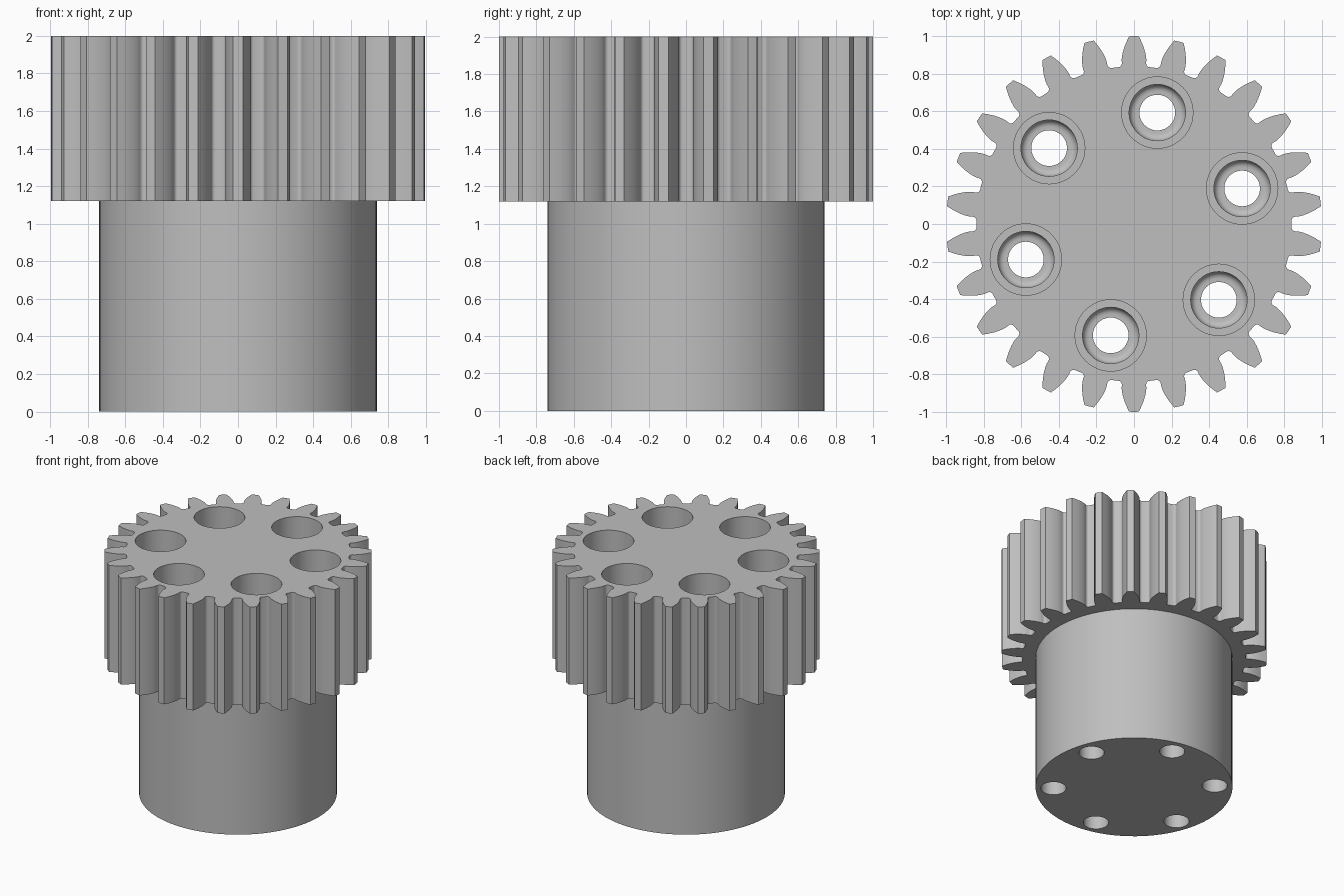
import bpy, bmesh
from math import pi, sin, cos, tan, acos, sqrt, radians

if "Cube" in bpy.data.objects:
    bpy.data.objects.remove(bpy.data.objects["Cube"], do_unlink=True)

TEETH, TOP, SHOULDER = 26, 2.0, 1.12
MODULE = 2 / (TEETH + 2)
PITCH_R = MODULE * TEETH / 2
BASE_R = PITCH_R * cos(radians(20))
ROOT_R = PITCH_R - 1.25 * MODULE
HUB_R, BOLT_CIRCLE, BOLTS = 0.74, 0.606, 6

steel = bpy.data.materials.new("plain grey steel")
steel.use_nodes = True
grey = (0.52, 0.52, 0.52, 1)
steel.diffuse_color = grey
steel.node_tree.nodes["Principled BSDF"].inputs["Base Color"].default_value = grey


def make_object(name, bm):
    bmesh.ops.recalc_face_normals(bm, faces=bm.faces)
    mesh = bpy.data.meshes.new(name)
    bm.to_mesh(mesh)
    bm.free()
    mesh.materials.append(steel)
    obj = bpy.data.objects.new(name, mesh)
    bpy.context.collection.objects.link(obj)
    return obj


def prism(name, outline, z0, z1):
    bm = bmesh.new()
    face = bm.faces.new([bm.verts.new((x, y, z0)) for x, y in outline])
    ext = bmesh.ops.extrude_face_region(bm, geom=[face], use_keep_orig=True)
    verts = [g for g in ext["geom"] if isinstance(g, bmesh.types.BMVert)]
    bmesh.ops.translate(bm, verts=verts, vec=(0, 0, z1 - z0))
    return make_object(name, bm)


def half_tooth():
    """(radius, angle from tooth centre) from the gap floor up to the tip."""
    def inv(a):
        return tan(a) - a
    base_half = pi / (2 * TEETH) + inv(radians(20))
    fillet = 0.02
    pts = [(ROOT_R, pi / TEETH)]
    for i in range(5):                      # root fillet
        t = i / 4 * pi / 2
        pts.append((ROOT_R + fillet * (1 - cos(t)),
                    base_half + fillet / ROOT_R * (1 - sin(t))))
    for i in range(7):                      # involute flank
        r = BASE_R + (1 - BASE_R) * (i / 6) ** 1.5
        pts.append((r, base_half - inv(acos(min(1, BASE_R / r)))))
    return pts


def gear_outline():
    half = half_tooth()
    tooth = [(r, -a) for r, a in half] + [(1.0, 0)] + [(r, a) for r, a in half[:0:-1]]
    out = []
    for k in range(TEETH):
        centre = pi / 2 + k * 2 * pi / TEETH
        out += [(r * cos(centre + a), r * sin(centre + a)) for r, a in tooth]
    return out


def bolt_hole_cutter():
    """Stepped bores: wide socket, rounded seat, narrow through hole."""
    seat, lip = 1.5, 1.46
    profile = [(0, -0.1), (0.095, -0.1), (0.095, lip - 0.04), (0.115, lip - 0.04)]
    for i in range(1, 6):
        t = i / 5 * pi / 2
        profile.append((0.115 + 0.035 * sin(t), lip - 0.04 * cos(t)))
    profile += [(0.15, seat), (0.19, seat), (0.19, TOP + 0.1), (0, TOP + 0.1)]
    bm = bmesh.new()
    for k in range(BOLTS):
        a = radians(18.2) + k * 2 * pi / BOLTS
        cx, cy = BOLT_CIRCLE * cos(a), BOLT_CIRCLE * sin(a)
        verts = [bm.verts.new((cx + r, cy, z)) for r, z in profile]
        edges = [bm.edges.new(p) for p in zip(verts, verts[1:])]
        bmesh.ops.spin(bm, geom=verts + edges, cent=(cx, cy, 0), axis=(0, 0, 1),
                       angle=2 * pi, steps=48)
    bmesh.ops.remove_doubles(bm, verts=bm.verts, dist=0.0002)
    return make_object("bolt_hole_cutter", bm)


# Toothed head and plain cylindrical hub
gear = prism("gear_head", gear_outline(), SHOULDER, TOP)
circle = [(HUB_R * cos(i * pi / 48), HUB_R * sin(i * pi / 48)) for i in range(96)]
hub = prism("hub", circle, 0, SHOULDER)

# Six counterbored bolt holes through both parts
cutter = bolt_hole_cutter()
for obj in (gear, hub):
    mod = obj.modifiers.new("bolt_holes", "BOOLEAN")
    mod.operation, mod.solver, mod.object = "DIFFERENCE", "EXACT", cutter
    bpy.ops.object.select_all(action="DESELECT")
    obj.select_set(True)
    bpy.context.view_layer.objects.active = obj
    bpy.ops.object.modifier_apply(modifier=mod.name)
    bpy.ops.object.shade_smooth_by_angle(angle=radians(30))
bpy.data.objects.remove(cutter, do_unlink=True)
